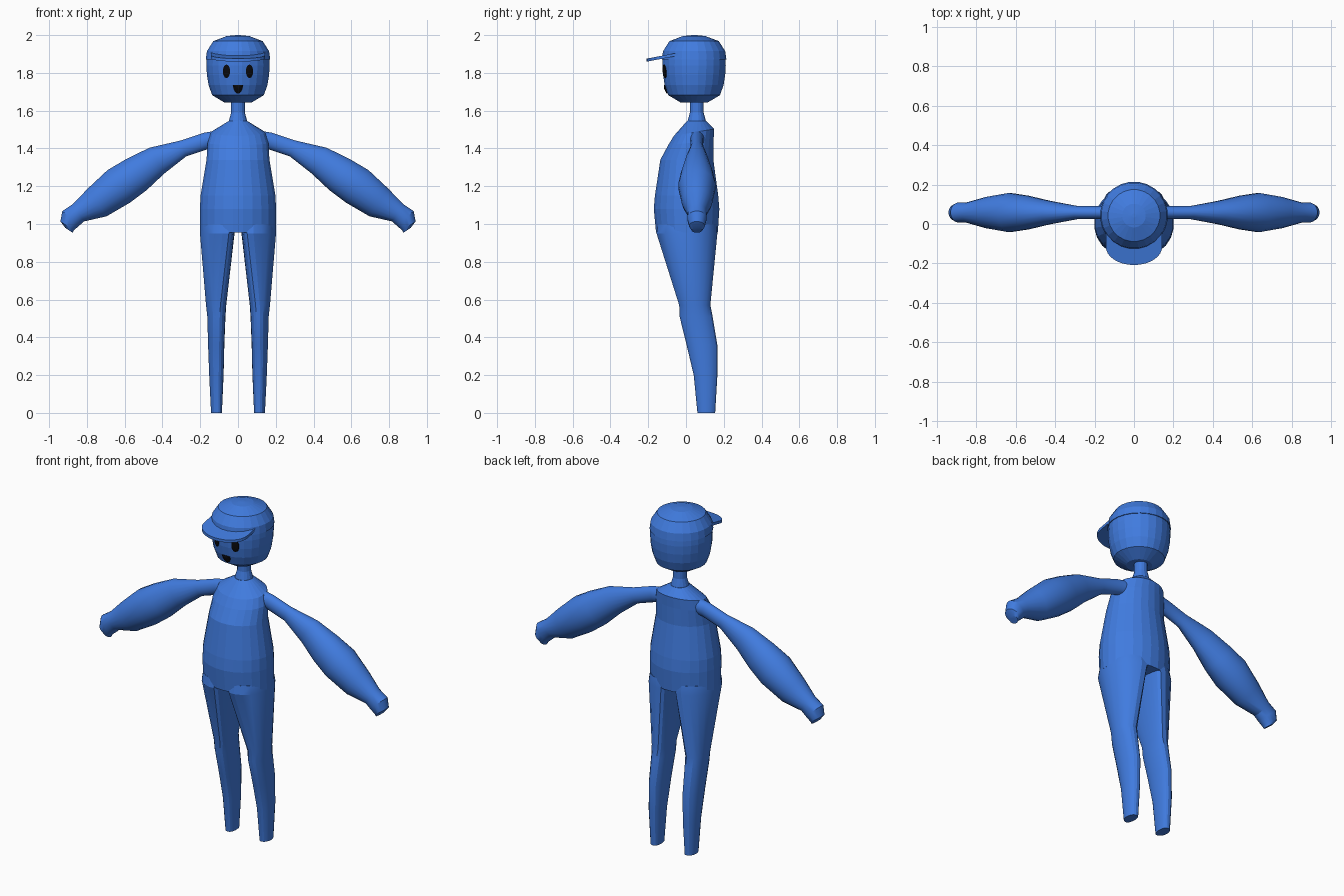
import bpy, bmesh, math
from mathutils import Vector

if "Cube" in bpy.data.objects:
    bpy.data.objects.remove(bpy.data.objects["Cube"])


def material(name, rgb):
    m = bpy.data.materials.new(name)
    m.diffuse_color = (*rgb, 1)
    m.use_nodes = True
    m.node_tree.nodes["Principled BSDF"].inputs["Base Color"].default_value = m.diffuse_color
    return m


BLUE = material("blue", (0.052, 0.2, 0.74))
BLACK = material("black", (0.003, 0.003, 0.004))


def finish(bm, name, mat, smooth=None):
    bmesh.ops.recalc_face_normals(bm, faces=bm.faces)
    me = bpy.data.meshes.new(name)
    bm.to_mesh(me)
    bm.free()
    me.materials.append(mat)
    ob = bpy.data.objects.new(name, me)
    bpy.context.collection.objects.link(ob)
    if smooth:
        bpy.ops.object.select_all(action='DESELECT')
        ob.select_set(True)
        bpy.context.view_layer.objects.active = ob
        bpy.ops.object.shade_smooth_by_angle(angle=math.radians(smooth))
    return ob


def loft(name, rings, mat=BLUE, smooth=None):
    """Skin a list of closed rings and cap both ends."""
    bm = bmesh.new()
    rows = [[bm.verts.new(p) for p in r] for r in rings]
    n = len(rows[0])
    for a, b in zip(rows, rows[1:]):
        for i in range(n):
            j = (i + 1) % n
            bm.faces.new((a[i], a[j], b[j], b[i]))
    bm.faces.new(rows[0])
    bm.faces.new(rows[-1])
    return finish(bm, name, mat, smooth)


def angles(n):
    return [2 * math.pi * (i + 0.5) / n for i in range(n)]


def oval(z, rx, y0, y1, tilt=0, n=24):
    cy, ry = (y0 + y1) / 2, (y1 - y0) / 2
    return [Vector((rx * math.cos(a), cy + ry * math.sin(a), z + tilt * ry * math.sin(a)))
            for a in angles(n)]


# Head and cap crown, turned profiles (radius, height)
HY = 0.043
HEAD = [(0.07, 1.642), (0.138, 1.682), (0.157, 1.735), (0.166, 1.79), (0.169, 1.84), (0.167, 1.88)]
CAP = [(0.172, 1.872), (0.166, 1.915), (0.132, 1.968), (0.06, 1.995), (0.01, 2.0)]
for name, prof in (("head", HEAD), ("cap_crown", CAP)):
    loft(name, [oval(z, r, HY - r, HY + r) for r, z in prof])

# Cap brim
top, bot = [], []
bm = bmesh.new()
for i in range(17):
    s = math.sin(math.pi / 2 * (i / 8 - 1))
    x = 0.143 * s
    ys = (HY - math.sqrt(0.158 ** 2 - x * x), -0.115 - 0.093 * math.sqrt(max(0, 1 - s * s)))
    zs = [1.877 + 0.19 * (y + 0.2) for y in ys]
    top.append([bm.verts.new((x, y, z)) for y, z in zip(ys, zs)])
    bot.append([bm.verts.new((x, y, z - 0.016)) for y, z in zip(ys, zs)])
for i in range(16):
    t, u, b, c = top[i], top[i + 1], bot[i], bot[i + 1]
    bm.faces.new((t[0], t[1], u[1], u[0]))
    bm.faces.new((b[0], c[0], c[1], b[1]))
    bm.faces.new((t[1], b[1], c[1], u[1]))
    bm.faces.new((t[0], u[0], c[0], b[0]))
for i in (0, 16):
    bm.faces.new((top[i][0], top[i][1], bot[i][1], bot[i][0]))
finish(bm, "cap_brim", BLUE)


def head_front(x, z, lift):
    """Front surface of the head at (x, z), pushed out by lift."""
    for (r0, z0), (r1, z1) in zip(HEAD, HEAD[1:]):
        if z0 <= z <= z1:
            r = r0 + (r1 - r0) * (z - z0) / (z1 - z0)
            return Vector((x, HY - math.sqrt(r * r - x * x) - lift, z))


def face_plate(name, outline, cx, cz):
    loft(name, [[head_front(cx + (x - cx) * k, cz + (z - cz) * k, lift) for x, z in outline]
                for k, lift in ((0.3, 0.0), (1, 0.0), (1, 0.004), (0.6, 0.007), (0.1, 0.008))], BLACK)


# Eyes and mouth
for side, s in (("left", 1), ("right", -1)):
    face_plate(side + "_eye", [(0.061 * s + 0.019 * math.cos(a), 1.808 + 0.036 * math.sin(a))
                               for a in angles(20)], 0.061 * s, 1.808)
face_plate("mouth", [(0.026 * math.cos(a), 1.735 - 0.045 * math.sin(a))
                     for a in [math.pi * i / 12 for i in range(13)]], 0, 1.718)

# Neck
loft("neck", [oval(z, r, 0.057 - r, 0.057 + r, n=16)
              for z, r in ((1.5, 0.06), (1.55, 0.048), (1.59, 0.037), (1.66, 0.037))])

# Torso: height, half width, front, back, tilt
loft("torso", [oval(*r) for r in (
    (0.955, 0.203, -0.16, 0.17), (1.08, 0.203, -0.172, 0.178), (1.15, 0.2, -0.166, 0.172),
    (1.34, 0.168, -0.137, 0.146), (1.43, 0.162, -0.095, 0.147, 0.1),
    (1.485, 0.145, -0.065, 0.15, 0.17), (1.545, 0.05, 0.005, 0.108))])

# Legs: height, inner x, widest x, outer x, front, back
LEG = ((0.0, 0.085, 0.112, 0.143, 0.06, 0.155), (0.2, 0.076, 0.112, 0.153, 0.04, 0.167),
       (0.36, 0.072, 0.11, 0.159, 0.002, 0.167), (0.51, 0.066, 0.108, 0.163, -0.035, 0.142),
       (0.57, 0.062, 0.105, 0.17, -0.037, 0.13), (0.95, 0.018, 0.06, 0.203, -0.158, 0.168),
       (1.0, 0.005, 0.06, 0.195, -0.15, 0.16))


def leg_ring(s, z, x0, xc, x1, y0, y1):
    pts = []
    for a in angles(20):
        c, q = math.cos(a), math.sin(a)
        # inner side is squarer than the outer side
        x = xc + (x1 - xc) * c if c > 0 else xc - (xc - x0) * abs(c) ** 0.7
        pts.append(Vector((s * x, (y0 + y1) / 2 + (y1 - y0) / 2 * q, z)))
    return pts


# Arms: centre x, centre z, half thickness, half depth
ARM = ((0.11, 1.45, 0.045, 0.04), (0.17, 1.44, 0.045, 0.033), (0.29, 1.4, 0.045, 0.034),
       (0.43, 1.335, 0.08, 0.06), (0.54, 1.26, 0.1, 0.086), (0.63, 1.2, 0.106, 0.1),
       (0.745, 1.115, 0.09, 0.08), (0.845, 1.06, 0.055, 0.052), (0.885, 1.03, 0.06, 0.052),
       (0.905, 0.99, 0.043, 0.042), (0.895, 0.967, 0.024, 0.028))


def arm_rings(s):
    rings = []
    for i, (x, z, r, d) in enumerate(ARM):
        a, b = ARM[max(i - 1, 0)], ARM[min(i + 1, len(ARM) - 1)]
        t = Vector((b[0] - a[0], b[1] - a[1])).normalized()
        if i > 8:
            t = Vector((0.55, -0.83))
        rings.append([Vector((s * (x - t.y * r * math.sin(q)), 0.058 + d * math.cos(q),
                              z + t.x * r * math.sin(q))) for q in angles(20)])
    return rings


for side, s in (("left", 1), ("right", -1)):
    loft(side + "_leg", [leg_ring(s, *r) for r in LEG], smooth=20)
    loft(side + "_arm", arm_rings(s), smooth=25)
